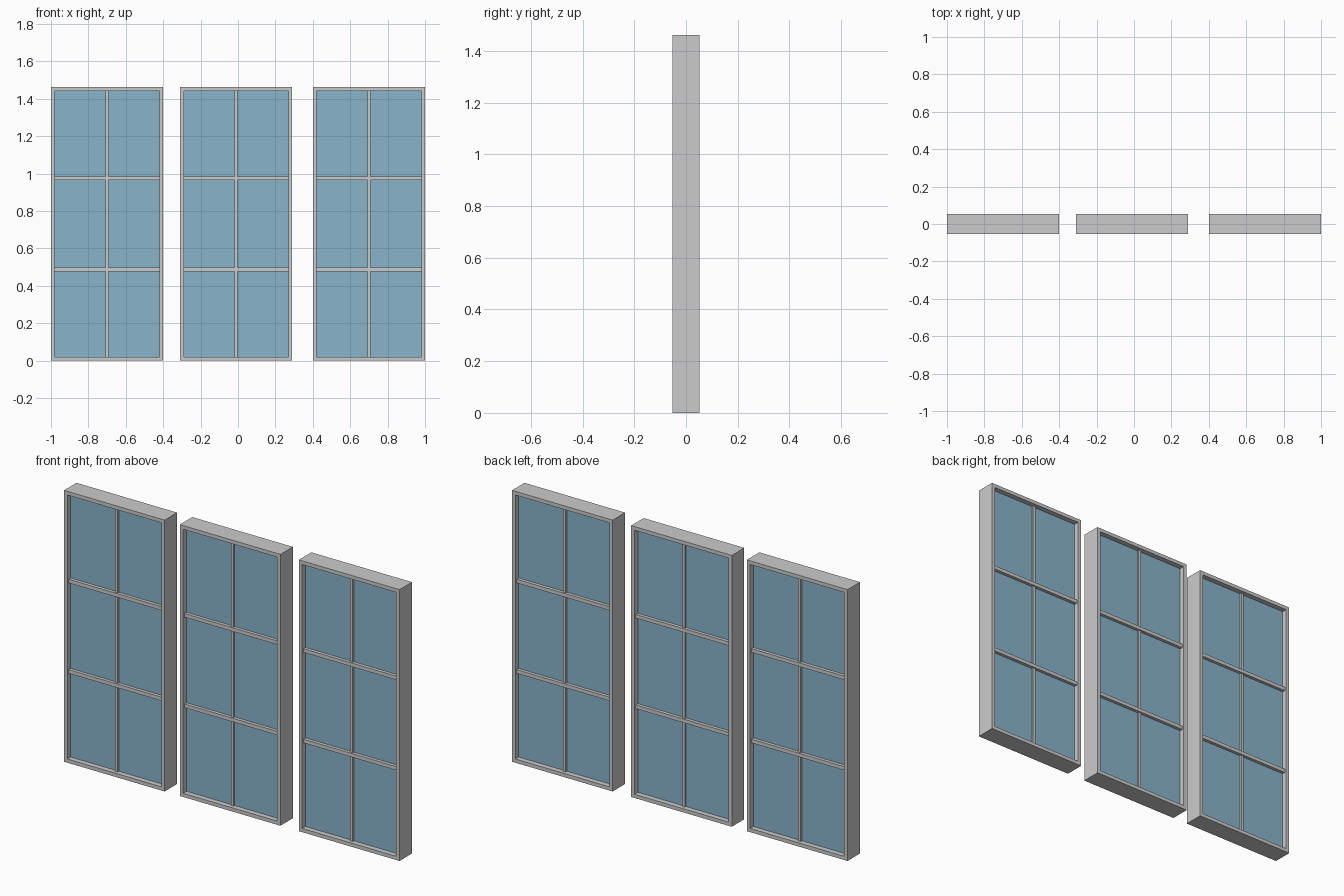
import bpy

if "Cube" in bpy.data.objects:
    bpy.data.objects.remove(bpy.data.objects["Cube"])

W, H, D = 0.60, 1.462, 0.106      # outer size of one window
T = 0.02                          # frame thickness


def material(name, rgb):
    m = bpy.data.materials.new(name)
    m.diffuse_color = (*rgb, 1)
    m.use_nodes = True
    m.node_tree.nodes["Principled BSDF"].inputs["Base Color"].default_value = m.diffuse_color
    return m


grey = material("frame_grey", (0.60, 0.60, 0.60))
blue = material("glass_blue", (0.25, 0.46, 0.60))


def box(name, center, size, mat):
    bpy.ops.mesh.primitive_cube_add(size=1, location=center)
    ob = bpy.context.object
    ob.name = name
    ob.scale = size
    bpy.ops.object.transform_apply(location=False, rotation=False, scale=True)
    ob.data.materials.append(mat)
    return ob


for i, x in enumerate((-0.70, -0.01, 0.70), 1):
    # outer frame: two full-height sides with rails between them
    for side, s in (("left", -1), ("right", 1)):
        box(f"window_{i}_{side}_side", (x + s * (W - T) / 2, 0, H / 2), (T, D, H), grey)
    for rail, z in (("bottom", T / 2), ("top", H - T / 2)):
        box(f"window_{i}_{rail}_rail", (x, 0, z), (W - 2 * T, D, T), grey)
    # recessed pane
    box(f"window_{i}_glass", (x, 0, H / 2), (W - 2 * T, 0.05, H - 2 * T), blue)
    # glazing bars standing proud of the glass on both faces
    box(f"window_{i}_upright_bar", (x, 0, H / 2), (0.015, 0.07, H - 2 * T), grey)
    for k in (1, 2):
        box(f"window_{i}_cross_bar_{k}", (x, 0, H * k / 3), (W - 2 * T, 0.085, T), grey)
